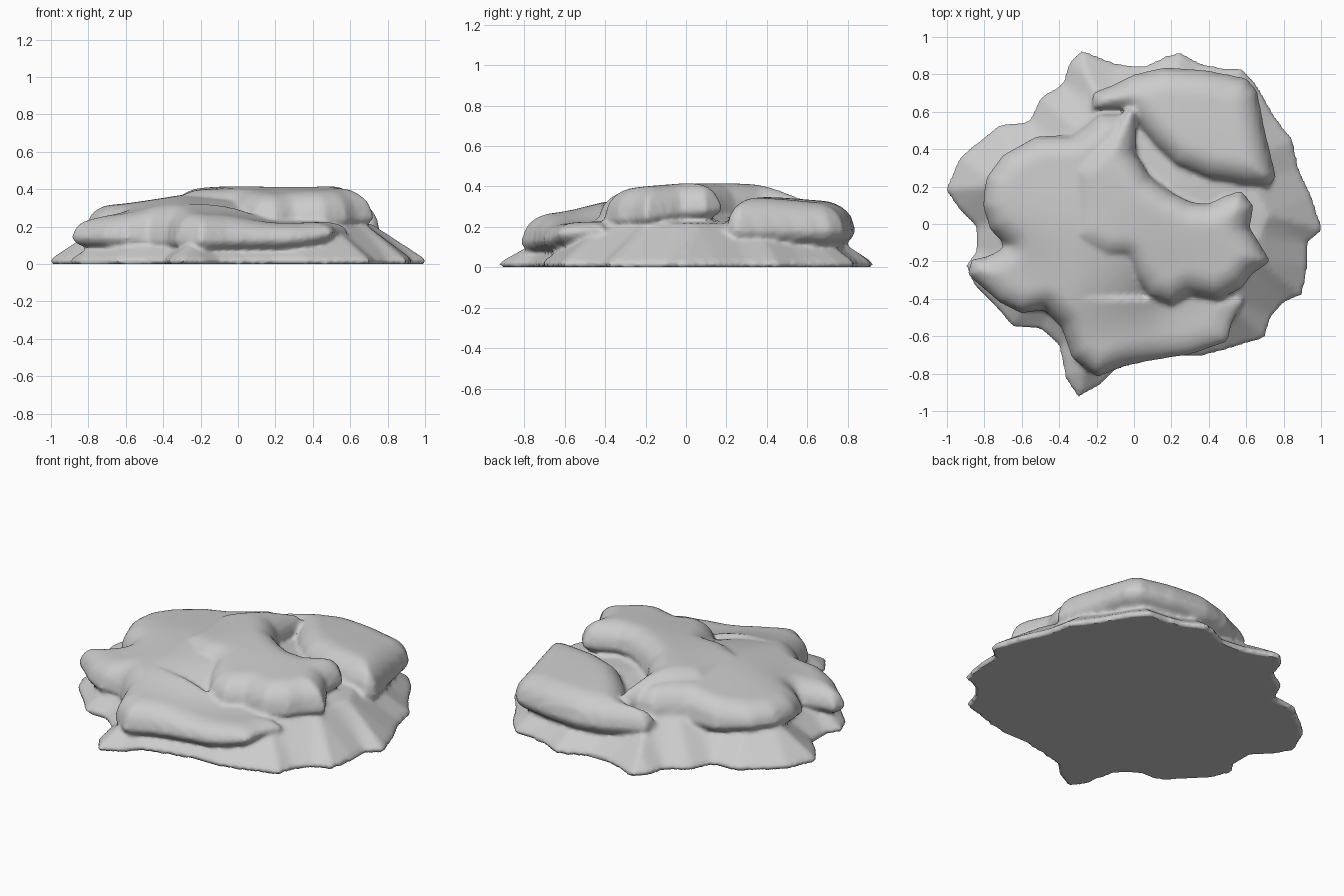
import bpy, bmesh, math
from mathutils import Vector

if "Cube" in bpy.data.objects:
    bpy.data.objects.remove(bpy.data.objects["Cube"])

CELL = 0.024


def blend(samples, sigma=0.17):
    """Smooth height field through a few (x, y, z) samples."""
    def f(x, y):
        n = t = 1e-12
        for px, py, pz in samples:
            w = math.exp(-((x - px) ** 2 + (y - py) ** 2) / (2 * sigma ** 2)) + 1e-9
            n += w * pz
            t += w
        return n / t
    return f


def nearest(poly, x, y):
    """Closest boundary point, distance, and whether (x, y) is inside."""
    best, bx, by, inside = 9.0, x, y, False
    for i in range(len(poly)):
        ax, ay = poly[i - 1]
        cx, cy = poly[i]
        dx, dy = cx - ax, cy - ay
        t = max(0, min(1, ((x - ax) * dx + (y - ay) * dy) / (dx * dx + dy * dy)))
        qx, qy = ax + t * dx, ay + t * dy
        d = math.hypot(x - qx, y - qy)
        if d < best:
            best, bx, by = d, qx, qy
        if (ay > y) != (cy > y) and x < ax + (y - ay) * dx / dy:
            inside = not inside
    return bx, by, best, inside


def pillow(name, poly, top, bottom):
    """Closed layer: top and bottom sheets meeting along an irregular outline."""
    grid = {}
    n = int(1.05 / CELL)
    for i in range(-n, n + 1):
        for j in range(-n, n + 1):
            grid[i, j] = nearest(poly, i * CELL, j * CELL)
    bm = bmesh.new()
    up, low = {}, {}

    def vert(k):
        if k not in up:
            bx, by, d, ins = grid[k]
            if ins:
                x, y = k[0] * CELL, k[1] * CELL
                up[k] = bm.verts.new((x, y, top(x, y, d)))
                low[k] = bm.verts.new((x, y, bottom(x, y, d)))
            else:
                z = (top(bx, by, 0) + bottom(bx, by, 0)) / 2
                up[k] = low[k] = bm.verts.new((bx, by, z))
        return k

    for i in range(-n, n):
        for j in range(-n, n):
            ks = [(i, j), (i + 1, j), (i + 1, j + 1), (i, j + 1)]
            if any(grid[k][3] for k in ks):
                for k in ks:
                    vert(k)
                bm.faces.new([up[k] for k in ks])
                lows = [low[k] for k in reversed(ks)]
                if set(lows) != {up[k] for k in ks}:
                    bm.faces.new(lows)
    me = bpy.data.meshes.new(name)
    bm.to_mesh(me)
    bm.free()
    ob = bpy.data.objects.new(name, me)
    bpy.context.collection.objects.link(ob)
    return ob


def rounded(name, poly, height, rim, drop, width):
    """Bulging layer with a rolled edge."""
    def arc(d):
        u = 1 - min(d / width, 1)
        return math.sqrt(1 - u * u)
    return pillow(
        name, poly,
        lambda x, y, d: rim(x, y) + max(0.01, height(x, y) - rim(x, y)) * arc(d),
        lambda x, y, d: rim(x, y) - drop * arc(d))


# Spreading base skirt
base = [(1.01, -.03), (.95, .15), (.88, .3), (.85, .45), (.75, .58), (.66, .74),
        (.58, .83), (.45, .84), (.35, .86), (.25, .92), (.17, .9), (.05, .84),
        (-.1, .86), (-.28, .93), (-.35, .86), (-.38, .75), (-.5, .68), (-.56, .55),
        (-.72, .53), (-.82, .45), (-.93, .36), (-1.01, .18), (-.93, .07), (-.84, -.02),
        (-.84, -.14), (-.9, -.22), (-.86, -.32), (-.76, -.42), (-.65, -.55),
        (-.5, -.56), (-.4, -.65), (-.37, -.82), (-.3, -.93), (-.18, -.86),
        (-.1, -.78), (0, -.75), (.2, -.71), (.35, -.71), (.5, -.67), (.7, -.61),
        (.73, -.5), (.8, -.42), (.9, -.38), (.93, -.22), (.93, -.1)]
skirt = pillow("base_skirt", base,
               lambda x, y, d: .025 + min(.75 * d, .17 + .08 * min(d, 1)),
               lambda x, y, d: 0.0)

# Wide left slab with the front lip
left = [(-.05, .6), (-.18, .6), (-.25, .54), (-.33, .48), (-.52, .47), (-.7, .37),
        (-.79, .25), (-.81, .1), (-.77, -.03), (-.68, -.12), (-.78, -.17), (-.87, -.19),
        (-.89, -.27), (-.72, -.42), (-.6, -.48), (-.48, -.46), (-.39, -.55),
        (-.33, -.72), (-.2, -.82), (-.05, -.76), (.1, -.73), (.3, -.7), (.5, -.63),
        (.53, -.52), (.59, -.41), (.4, -.3), (.4, 0), (.15, .15), (.03, .3), (0, .45)]
left_top = blend([(-.7, .1, .32), (-.75, -.25, .23), (-.4, .35, .33), (-.4, .1, .36),
                  (-.4, -.2, .35), (-.1, .3, .42), (-.1, 0, .41), (-.15, -.3, .36),
                  (-.15, -.6, .26), (.2, -.55, .21), (.5, -.5, .23), (-.6, -.35, .26),
                  (.3, 0, .32), (-.1, .55, .37), (-.7, .3, .3)])
left_rim = blend([(-.8, .2, .21), (-.85, -.25, .14), (-.3, -.8, .12), (.2, -.7, .13),
                  (.6, -.45, .18), (-.3, .5, .19), (0, 0, .25)])


def left_height(x, y):
    return left_top(x, y) - .05 * max(0, min(1, (x + .3) / .4))


slab = rounded("left_slab", left, lambda x, y: left_height(x, y) if y > -.4 else left_top(x, y),
               left_rim, .06, .13)

# Raised central lobe
lobe = [(-.35, .3), (-.35, -.1), (-.15, -.2), (-.05, -.2), (0, -.3), (.08, -.4),
        (.2, -.44), (.3, -.38), (.45, -.41), (.58, -.34), (.63, -.27), (.73, -.2),
        (.67, -.1), (.62, -.02), (.64, .1), (.57, .18), (.48, .15), (.4, .11),
        (.3, .12), (.2, .17), (.09, .25), (.01, .38), (.02, .63), (-.04, .62), (-.15, .5)]
lobe_top = blend([(-.1, .3, .43), (-.1, 0, .425), (-.35, .1, .36), (.2, 0, .415),
                  (.5, .02, .43), (.5, -.2, .39), (.2, -.3, .36), (-.1, -.2, .38),
                  (0, .58, .36), (.3, .1, .42)])
center = rounded("central_lobe", lobe, lobe_top,
                 blend([(.5, 0, .29), (.6, -.3, .23), (.1, -.4, .22), (-.3, .1, .28),
                        (0, .5, .26)]), .06, .14)

# Back right cushion
cushion = [(-.23, .6), (-.22, .7), (-.1, .75), (0, .8), (.17, .84), (.4, .82),
           (.6, .78), (.66, .71), (.7, .5), (.76, .25), (.72, .2), (.6, .2), (.4, .23),
           (.22, .3), (.1, .42), (.02, .52), (-.05, .6)]
back = rounded("back_cushion", cushion,
               blend([(.3, .5, .37), (.6, .35, .345), (.5, .7, .30), (0, .7, .30),
                      (.15, .45, .34), (.3, .7, .32)]),
               lambda x, y: .18, .08, .15)

# Fuse the layers into one soft mass
parts = [skirt, slab, center, back]
bpy.ops.object.select_all(action='DESELECT')
for p in parts:
    p.select_set(True)
bpy.context.view_layer.objects.active = skirt
bpy.ops.object.join()
mound = bpy.context.object
mound.name = "layered_mound"
r = mound.modifiers.new("fuse", 'REMESH')
r.mode = 'VOXEL'
r.voxel_size = 0.014
s = mound.modifiers.new("soften", 'SMOOTH')
s.factor = 0.5
s.iterations = 3
for m in ("fuse", "soften"):
    bpy.ops.object.modifier_apply(modifier=m)
# Flat underside
for v in mound.data.vertices:
    if v.co.z < 0.006:
        v.co.z = 0
bpy.ops.object.shade_smooth_by_angle(angle=math.radians(50))
